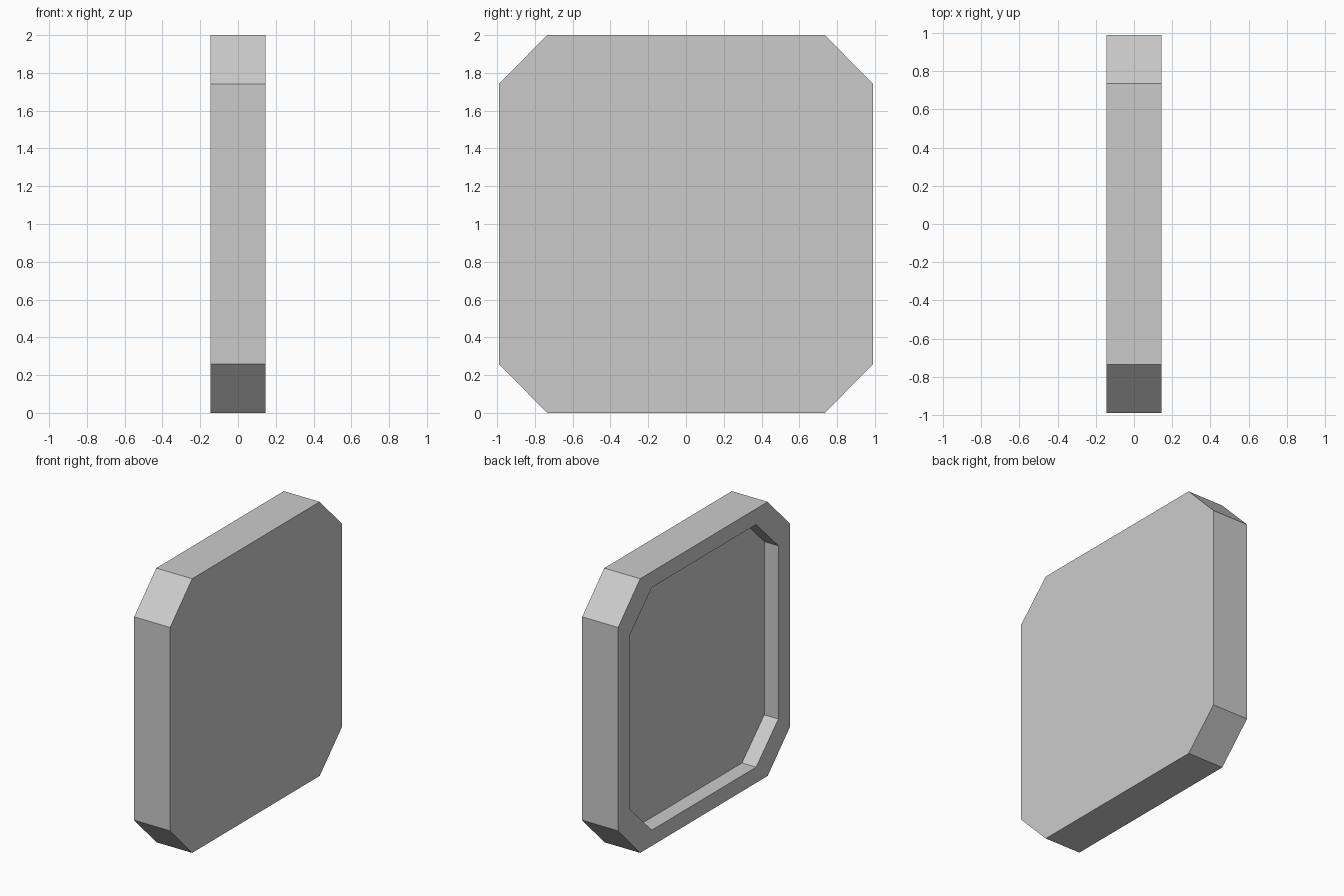
import bpy, bmesh

if "Cube" in bpy.data.objects:
    bpy.data.objects.remove(bpy.data.objects["Cube"])

CX, CZ = 0.0, 1.0


def octagon(bm, x, half_y, half_z, cut_y, cut_z):
    """Ring of verts: rectangle with cut corners in the YZ plane."""
    y, z, a, b = half_y, half_z, half_y - cut_y, half_z - cut_z
    pts = [(y, b), (a, z), (-a, z), (-y, b), (-y, -b), (-a, -z), (a, -z), (y, -b)]
    return [bm.verts.new((CX + x, py, CZ + pz)) for py, pz in pts]


bm = bmesh.new()
outer = (0.99, 1.0, 0.255, 0.258)
inner = (0.858, 0.885, 0.257, 0.253)

# Rings from the flat face, round the rim, down to the recess floor
rings = [
    octagon(bm, 0.145, *outer),
    octagon(bm, -0.145, *outer),
    octagon(bm, -0.145, *inner),
    octagon(bm, -0.031, *inner),
]
for r0, r1 in zip(rings, rings[1:]):
    for i in range(8):
        j = (i + 1) % 8
        bm.faces.new((r0[i], r0[j], r1[j], r1[i]))

# Flat face and recess floor
bm.faces.new(rings[0])
bm.faces.new(rings[-1])
bmesh.ops.recalc_face_normals(bm, faces=bm.faces[:])

mesh = bpy.data.meshes.new("recessed_panel")
bm.to_mesh(mesh)
bm.free()
panel = bpy.data.objects.new("recessed_panel", mesh)
bpy.context.collection.objects.link(panel)
